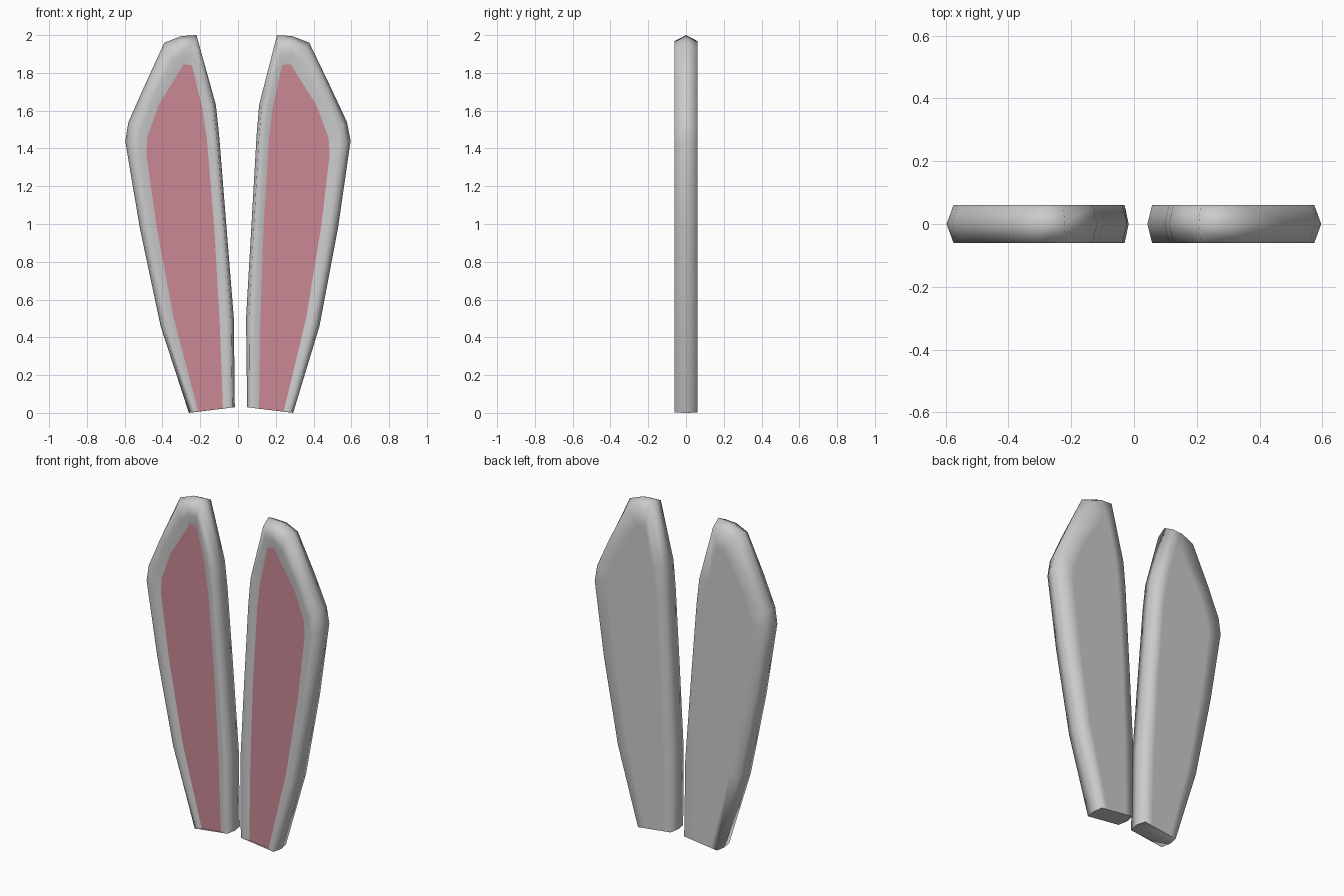
import bpy, bmesh, math

if "Cube" in bpy.data.objects:
    bpy.data.objects.remove(bpy.data.objects["Cube"])

# Ear outline (distance from centre, height): base outside, round the tip, base inside
OUTER = [(.26, 0), (.41, .46), (.52, .98), (.597, 1.44), (.58, 1.54), (.50, 1.72), (.39, 1.96),
         (.30, 1.995), (.22, 2.0), (.117, 1.63), (.10, 1.47), (.06, .97), (.022, .5), (.017, .03)]
# Matching outline of the coloured inner panel
INNER = [(.21, .008), (.34, .5), (.43, .98), (.485, 1.37), (.48, 1.46), (.42, 1.63), (.31, 1.81),
         (.29, 1.845), (.245, 1.842), (.19, 1.62), (.165, 1.45), (.125, .97), (.097, .48), (.08, .022)]

pink = bpy.data.materials.new("pink")
pink.diffuse_color = (0.60, 0.25, 0.30, 1)
pink.use_nodes = True
pink.node_tree.nodes["Principled BSDF"].inputs["Base Color"].default_value = pink.diffuse_color


def ring(bm, side, t, y):
    """Loop blended between outer (t=0) and inner (t=1) outlines at depth y."""
    verts = []
    for (xo, zo), (xi, zi) in zip(OUTER, INNER):
        x, z = xo + (xi - xo) * t, zo + (zi - zo) * t
        if side > 0:                       # right ear is tilted slightly
            x += 0.032 * (1 - z / 1.4)
        verts.append(bm.verts.new((side * x, y, z)))
    return verts


def finish(bm, name, mat=None):
    me = bpy.data.meshes.new(name)
    bm.to_mesh(me)
    bm.free()
    ob = bpy.data.objects.new(name, me)
    bpy.context.collection.objects.link(ob)
    if mat:
        me.materials.append(mat)
    return ob


def make_ear(side, label):
    # Grey shell: front lip, rim, middle ridge, back edge, back plate
    bm = bmesh.new()
    rings = [ring(bm, side, t, y) for t, y in
             [(1, -.05), (.62, -.06), (.2, -.06), (0, 0), (.2, .06), (1, .06)]]
    n = len(OUTER)
    for a, b in zip(rings, rings[1:]):
        for i in range(n):
            j = (i + 1) % n
            bm.faces.new((a[i], a[j], b[j], b[i]))
    bm.faces.new(rings[-1])
    bmesh.ops.recalc_face_normals(bm, faces=bm.faces)
    back = bm.faces[:] and max(bm.faces, key=lambda f: f.calc_center_median().y + f.calc_area())
    if back.normal.y < 0:
        bmesh.ops.reverse_faces(bm, faces=bm.faces)
    shell = finish(bm, label + "_ear_shell")
    bpy.ops.object.select_all(action='DESELECT')
    shell.select_set(True)
    bpy.context.view_layer.objects.active = shell
    bpy.ops.object.shade_smooth_by_angle(angle=math.radians(80))

    # Coloured inner panel
    bm = bmesh.new()
    face = bm.faces.new(ring(bm, side, 1, -.05))
    face.normal_update()
    if face.normal.y > 0:
        face.normal_flip()
    finish(bm, label + "_ear_panel", pink)


make_ear(-1, "left")
make_ear(1, "right")
